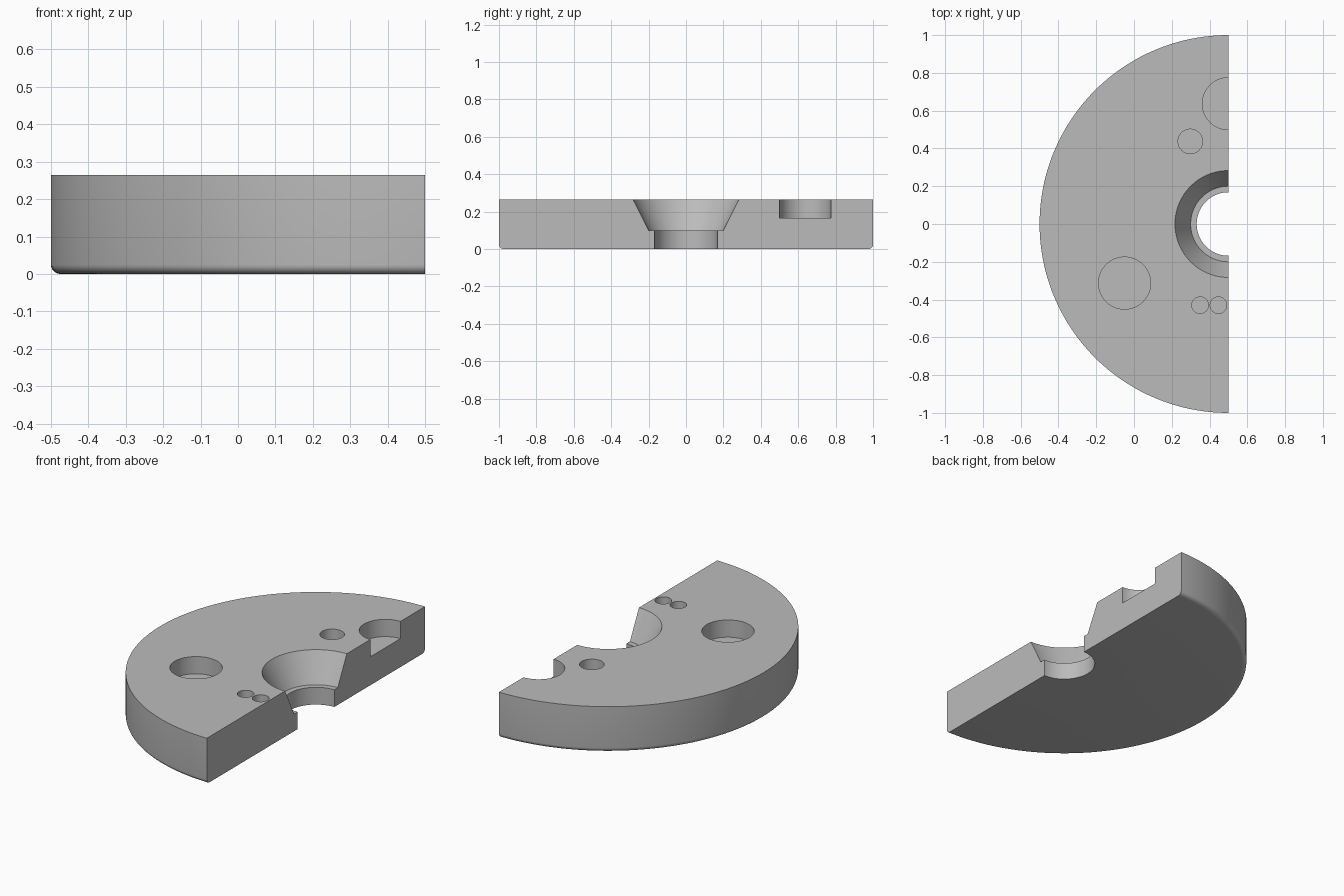
import bpy, bmesh, math

cube = bpy.data.objects.get("Cube")
if cube:
    bpy.data.objects.remove(cube, do_unlink=True)

AXIS_X, TOP, FLOOR = 0.5, 0.265, 0.165
STEPS = 96

# Single grey material
grey = bpy.data.materials.new("plain_grey")
grey.use_nodes = True
color = (0.5, 0.5, 0.5, 1)
grey.diffuse_color = color
grey.node_tree.nodes["Principled BSDF"].inputs["Base Color"].default_value = color


def make_object(name, bm):
    bmesh.ops.recalc_face_normals(bm, faces=bm.faces)
    mesh = bpy.data.meshes.new(name)
    bm.to_mesh(mesh)
    bm.free()
    mesh.materials.append(grey)
    obj = bpy.data.objects.new(name, mesh)
    bpy.context.collection.objects.link(obj)
    return obj


# Cross-section (radius, height): stepped conical bore, rounded lower rim
FILLET = 0.025
profile = [(0.168, 0), (0.168, 0.1), (0.2, 0.1), (0.283, TOP), (1, TOP)]
for i in range(7):
    a = math.radians(90 * i / 6)
    profile.append((1 - FILLET + FILLET * math.cos(a), FILLET - FILLET * math.sin(a)))

# Half-turn sweep of the section, closed by flat end faces
bm = bmesh.new()
rings = []
for s in range(STEPS + 1):
    a = math.pi * (0.5 + s / STEPS)
    rings.append([bm.verts.new((AXIS_X + r * math.cos(a), r * math.sin(a), z))
                  for r, z in profile])
n = len(profile)
for a, b in zip(rings, rings[1:]):
    for i in range(n):
        j = (i + 1) % n
        bm.faces.new((a[i], a[j], b[j], b[i]))
bm.faces.new(rings[0])
bm.faces.new(rings[-1])
body = make_object("half_disc", bm)

# Round blind pockets in the top face: x, y, radius
pockets = [(0.5, 0.637, 0.138), (0.298, 0.437, 0.065), (-0.05, -0.313, 0.138),
           (0.35, -0.43, 0.044), (0.447, -0.43, 0.044)]
bm = bmesh.new()
for x, y, radius in pockets:
    made = bmesh.ops.create_cone(bm, cap_ends=True, segments=48,
                                 radius1=radius, radius2=radius, depth=0.2)
    bmesh.ops.translate(bm, verts=made["verts"], vec=(x, y, FLOOR + 0.1))
cutter = make_object("pocket_cutter", bm)

cut = body.modifiers.new("pockets", "BOOLEAN")
cut.operation = "DIFFERENCE"
cut.solver = "EXACT"
cut.object = cutter

# Apply the cut and discard the helper
bpy.ops.object.select_all(action="DESELECT")
body.select_set(True)
bpy.context.view_layer.objects.active = body
bpy.ops.object.modifier_apply(modifier=cut.name)
bpy.data.objects.remove(cutter, do_unlink=True)
bpy.ops.object.shade_smooth_by_angle(angle=math.radians(25))
